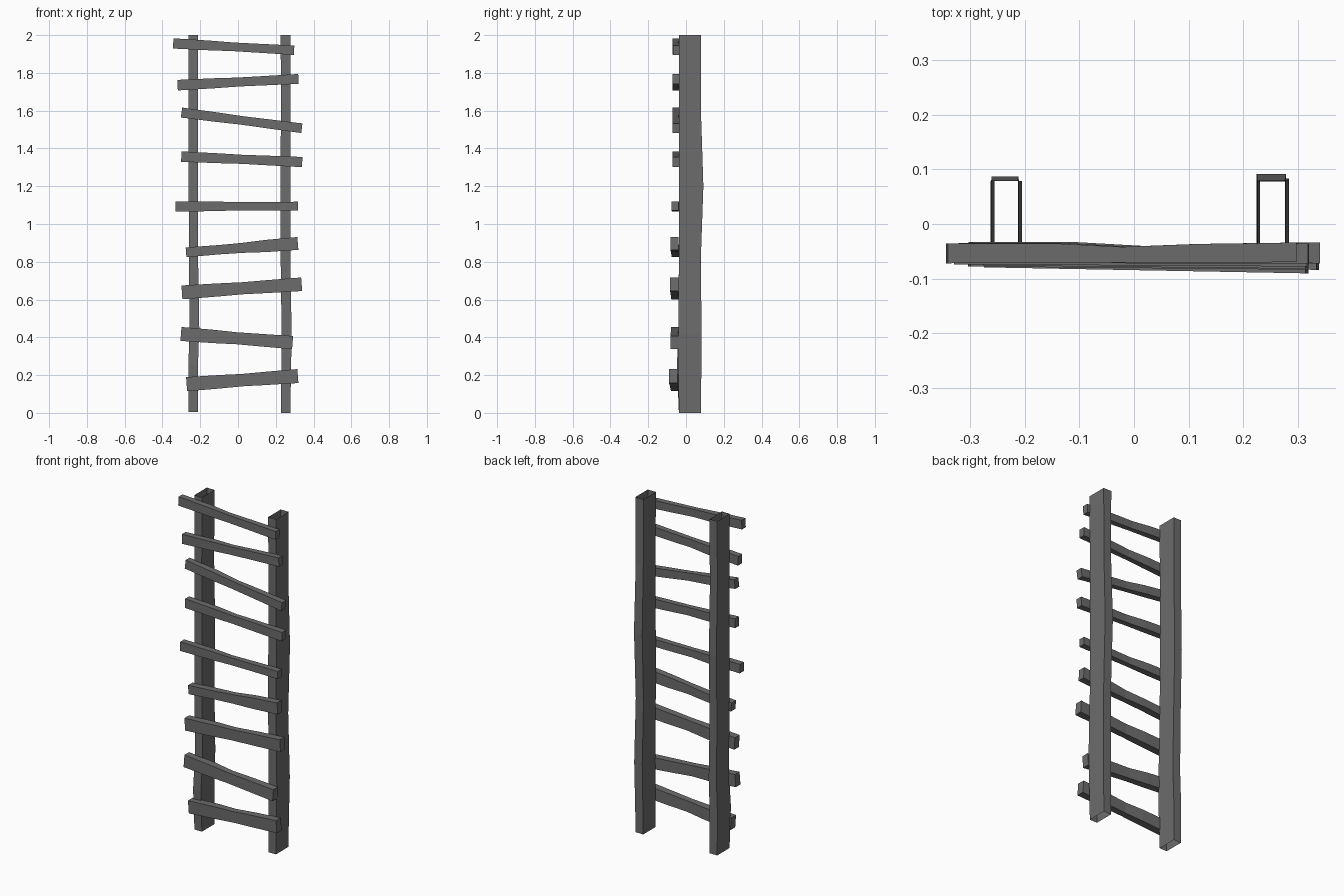
import bpy
from mathutils import Vector

# Dark grey for all parts
dark = bpy.data.materials.new("dark_grey")
dark.diffuse_color = (0.15, 0.15, 0.15, 1)


def loft(name, rings, capped):
    """Join four-cornered rings into a square tube."""
    verts = [v for ring in rings for v in ring]
    faces = []
    for i in range(len(rings) - 1):
        for k in range(4):
            a, b = 4 * i + k, 4 * i + (k + 1) % 4
            faces.append((a, b, b + 4, a + 4))
    if capped:
        n = len(verts)
        faces += [(3, 2, 1, 0), (n - 4, n - 3, n - 2, n - 1)]
    mesh = bpy.data.meshes.new(name)
    mesh.from_pydata(verts, [], faces)
    mesh.materials.append(dark)
    obj = bpy.data.objects.new(name, mesh)
    bpy.context.collection.objects.link(obj)
    return obj


def rail(name, sections):
    """Open-ended upright: sections are z, x min, x max, y min, y max."""
    loft(name, [[(x0, y0, z), (x1, y0, z), (x1, y1, z), (x0, y1, z)]
                for z, x0, x1, y0, y1 in sections], False)


def rung(name, xl, zl, hl, xr, zr, hr, yl, yr, depth):
    """Crooked rung, pinched at the back and edges in the middle."""
    a, b = Vector((xl, yl, zl)), Vector((xr, yr, zr))
    axis = (b - a).normalized()
    side = Vector((0, 1, 0))
    up = axis.cross(side).normalized()
    rings = []
    for t, h, pinch in ((0, hl, 0), (0.3, hl * .95, 0),
                        (0.5, (hl + hr) * .44, .007),
                        (0.72, hr * .95, .002), (1, hr, 0)):
        c = a.lerp(b, t)
        u, front, back = up * h / 2, -side * depth / 2, side * (depth / 2 - pinch)
        rings.append([c + front - u, c + back - u, c + back + u, c + front + u])
    loft(name, rings, True)


# Uprights
rail("left_rail", [
    (0.005, -.261, -.212, -.038, .079), (0.25, -.263, -.212, -.048, .079),
    (0.45, -.256, -.205, -.040, .079), (0.8, -.260, -.211, -.038, .079),
    (1.2, -.261, -.212, -.036, .087), (1.6, -.262, -.213, -.038, .079),
    (2.0, -.262, -.211, -.038, .080)])
rail("right_rail", [
    (0.0, .227, .277, -.038, .079), (0.42, .231, .284, -.040, .083),
    (0.8, .226, .277, -.038, .078), (1.2, .225, .279, -.036, .092),
    (1.6, .227, .277, -.038, .079), (2.0, .226, .279, -.038, .080)])

# Rungs: left x, z, height, right x, z, height, left y, right y, depth
rungs = [
    (-.272, .152, .075, .317, .195, .074, -.057, -.068, .045),
    (-.302, .418, .074, .289, .372, .070, -.056, -.061, .044),
    (-.297, .638, .073, .337, .681, .072, -.056, -.062, .044),
    (-.275, .850, .052, .317, .897, .068, -.055, -.061, .042),
    (-.330, 1.093, .054, .317, 1.095, .046, -.055, -.059, .038),
    (-.300, 1.357, .055, .340, 1.328, .054, -.052, -.053, .038),
    (-.299, 1.590, .053, .338, 1.507, .051, -.052, -.053, .038),
    (-.320, 1.735, .056, .320, 1.768, .052, -.053, -.054, .037),
    (-.343, 1.956, .054, .297, 1.920, .050, -.054, -.052, .036),
]
for i, spec in enumerate(rungs):
    rung(f"rung_{i + 1}", *spec)
